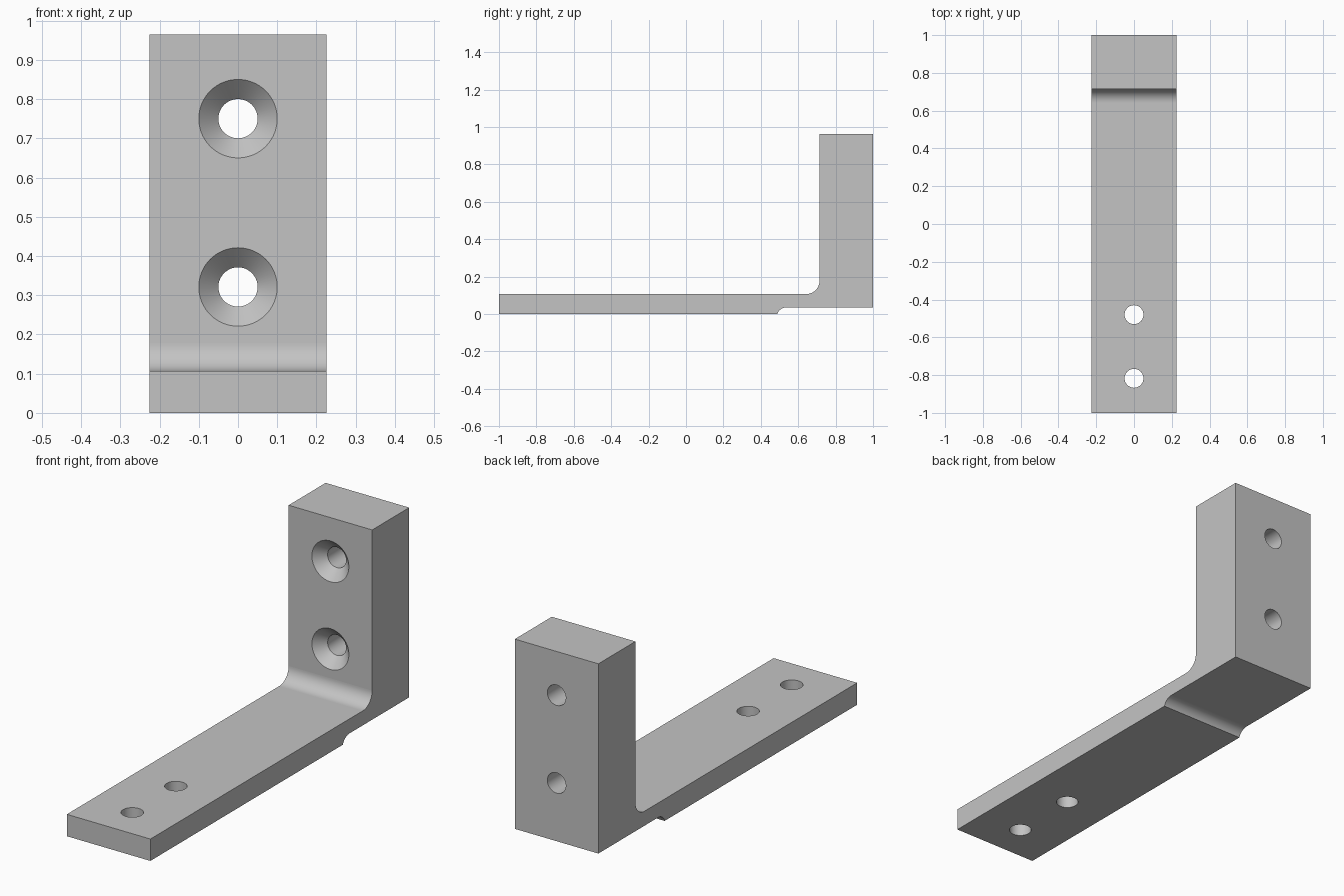
import bpy, bmesh
from math import cos, sin, radians, asin, degrees, pi
from mathutils import Matrix

cube = bpy.data.objects.get("Cube")
if cube:
    bpy.data.objects.remove(cube, do_unlink=True)

HALF_W, HEIGHT = 0.226, 0.964
PLATE_TOP, STEP_Z, FACE_Y = 0.107, 0.036, 0.714
HOLE_R, SINK_R, SINK_DEPTH = 0.05, 0.1, 0.05

grey = bpy.data.materials.new("metal_grey")
grey.use_nodes = True
colour = (0.55, 0.55, 0.55, 1)
grey.diffuse_color = colour
grey.node_tree.nodes["Principled BSDF"].inputs["Base Color"].default_value = colour


def arc(cy, cz, r, start, end, steps=16):
    angles = [radians(start + (end - start) * i / steps) for i in range(steps + 1)]
    return [(cy + r * cos(a), cz + r * sin(a)) for a in angles]


def make_object(name, bm):
    bmesh.ops.recalc_face_normals(bm, faces=bm.faces)
    mesh = bpy.data.meshes.new(name)
    bm.to_mesh(mesh)
    bm.free()
    mesh.materials.append(grey)
    obj = bpy.data.objects.new(name, mesh)
    bpy.context.collection.objects.link(obj)
    return obj


def hole_cutter(name, rings, matrix, sides=64):
    """Round cutter along local z, from (radius, height) rings."""
    bm = bmesh.new()
    loops = [[bm.verts.new((r * cos(2 * pi * i / sides), r * sin(2 * pi * i / sides), z))
              for i in range(sides)] for r, z in rings]
    for a, b in zip(loops, loops[1:]):
        for i in range(sides):
            j = (i + 1) % sides
            bm.faces.new((a[i], a[j], b[j], b[i]))
    bm.faces.new(loops[0])
    bm.faces.new(loops[-1])
    bm.transform(matrix)
    cutter = make_object(name, bm)
    cutter.hide_render = True
    return cutter


# Side profile (y, z): thin plate, relief step, upright block, inner fillet
fillet_r, relief_r = 0.071, 0.053
relief_z = STEP_Z - relief_r
relief_start = 180 - degrees(asin(-relief_z / relief_r))
profile = [(-1, 0)]
profile += arc(0.538, relief_z, relief_r, relief_start, 90)
profile += [(1, STEP_Z), (1, HEIGHT), (FACE_Y, HEIGHT)]
profile += arc(FACE_Y - fillet_r, PLATE_TOP + fillet_r, fillet_r, 0, -90)
profile += [(-1, PLATE_TOP)]

bm = bmesh.new()
side = bm.faces.new([bm.verts.new((-HALF_W, y, z)) for y, z in profile])
ext = bmesh.ops.extrude_face_region(bm, geom=[side])
moved = [v for v in ext["geom"] if isinstance(v, bmesh.types.BMVert)]
bmesh.ops.translate(bm, verts=moved, vec=(2 * HALF_W, 0, 0))
bracket = make_object("angle_bracket", bm)

# Plain holes through the plate, countersunk holes through the upright
cutters = [hole_cutter("plate_hole_cutter", [(HOLE_R, -0.1), (HOLE_R, 0.3)],
                       Matrix.Translation((0, y, 0))) for y in (-0.48, -0.817)]
sink = [(SINK_R + 0.02, -0.02), (HOLE_R, SINK_DEPTH), (HOLE_R, 0.4)]
cutters += [hole_cutter("countersink_cutter", sink,
                        Matrix.Translation((0, FACE_Y, z)) @ Matrix.Rotation(-pi / 2, 4, "X"))
            for z in (0.321, 0.75)]

bpy.context.view_layer.objects.active = bracket
for cutter in cutters:
    cut = bracket.modifiers.new("hole", "BOOLEAN")
    cut.operation, cut.solver, cut.object = "DIFFERENCE", "EXACT", cutter
    bpy.ops.object.modifier_apply(modifier=cut.name)
    bpy.data.objects.remove(cutter, do_unlink=True)

# Smooth curves, flat large faces
bpy.ops.object.select_all(action="DESELECT")
bracket.select_set(True)
bpy.ops.object.shade_smooth_by_angle(angle=radians(30))
for face in bracket.data.polygons:
    if face.area > 0.01:
        face.use_smooth = False
